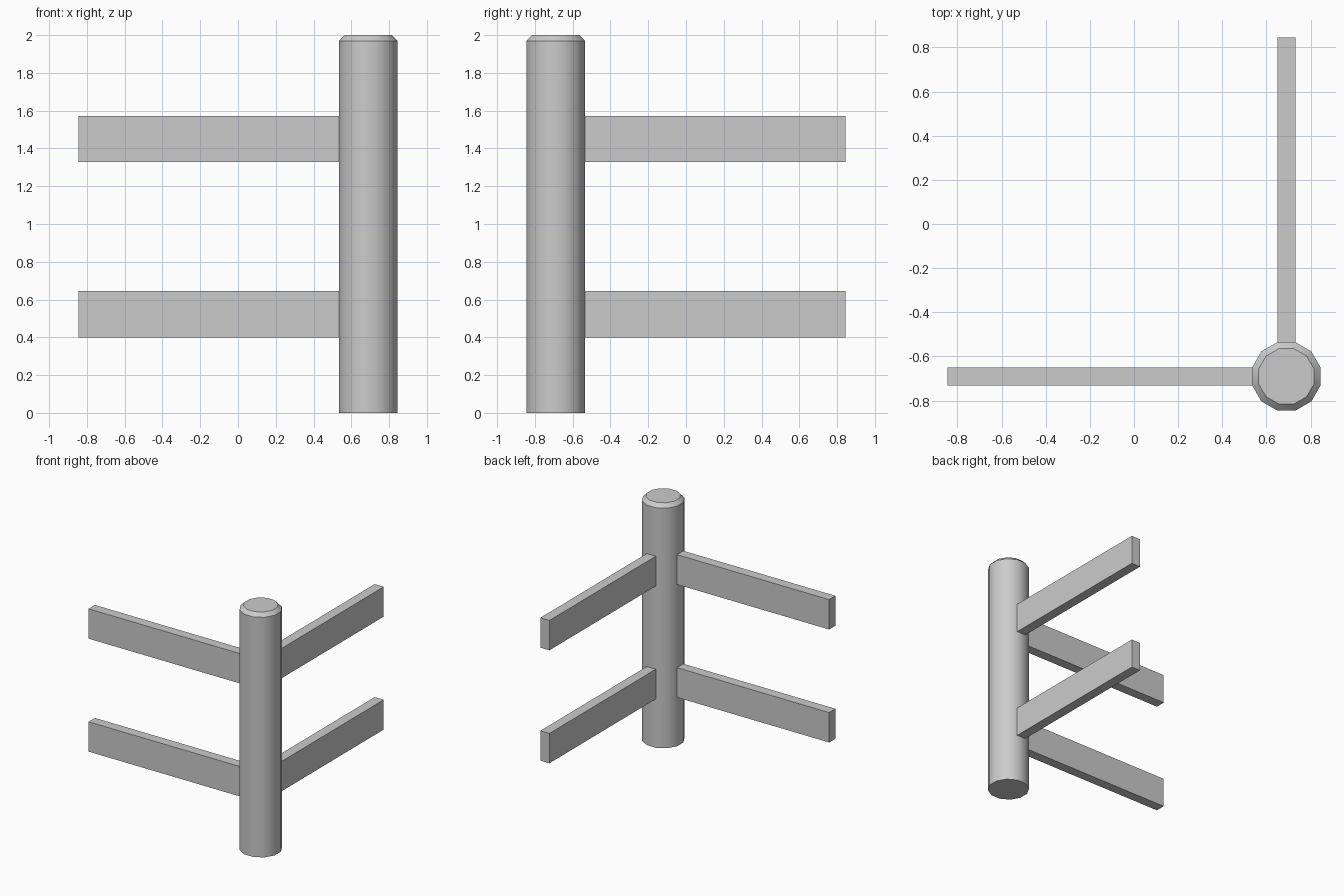
import bpy, bmesh, math

if "Cube" in bpy.data.objects:
    bpy.data.objects.remove(bpy.data.objects["Cube"])

C = 0.69           # post centre offset from the origin
R = 0.16           # post radius
SIDES = 12


def make_object(name, bm):
    bmesh.ops.recalc_face_normals(bm, faces=bm.faces)
    mesh = bpy.data.meshes.new(name)
    bm.to_mesh(mesh)
    bm.free()
    obj = bpy.data.objects.new(name, mesh)
    bpy.context.collection.objects.link(obj)
    return obj


def box(name, lo, hi):
    bm = bmesh.new()
    bmesh.ops.create_cube(bm, size=1)
    for v in bm.verts:
        v.co = [(a + b) / 2 + c * (b - a) for a, b, c in zip(lo, hi, v.co)]
    return make_object(name, bm)


# Corner post: twelve-sided, chamfered at the top
bm = bmesh.new()
rings = []
for r, z in ((R, 0), (R, 1.97), (0.13, 2.0)):
    angles = [math.tau * (i + 0.5) / SIDES for i in range(SIDES)]
    rings.append([bm.verts.new((C + r * math.cos(a), -C + r * math.sin(a), z)) for a in angles])
for low, high in zip(rings, rings[1:]):
    for i in range(SIDES):
        j = (i + 1) % SIDES
        bm.faces.new((low[i], low[j], high[j], high[i]))
bm.faces.new(rings[0])
bm.faces.new(rings[-1])
post = make_object("corner_post", bm)
bpy.context.view_layer.objects.active = post
post.select_set(True)
bpy.ops.object.shade_smooth_by_angle(angle=math.radians(35))

# Rails: a lower and an upper pair running left and back from the post faces
END = 0.845
INNER = C - R * math.cos(math.pi / SIDES)
T = 0.041          # half thickness
for level, z0, z1 in (("lower", 0.4, 0.645), ("upper", 1.327, 1.572)):
    box(f"{level}_front_rail", (-END, -C - T, z0), (INNER, -C + T, z1))
    box(f"{level}_side_rail", (C - T, -INNER, z0), (C + T, END, z1))
